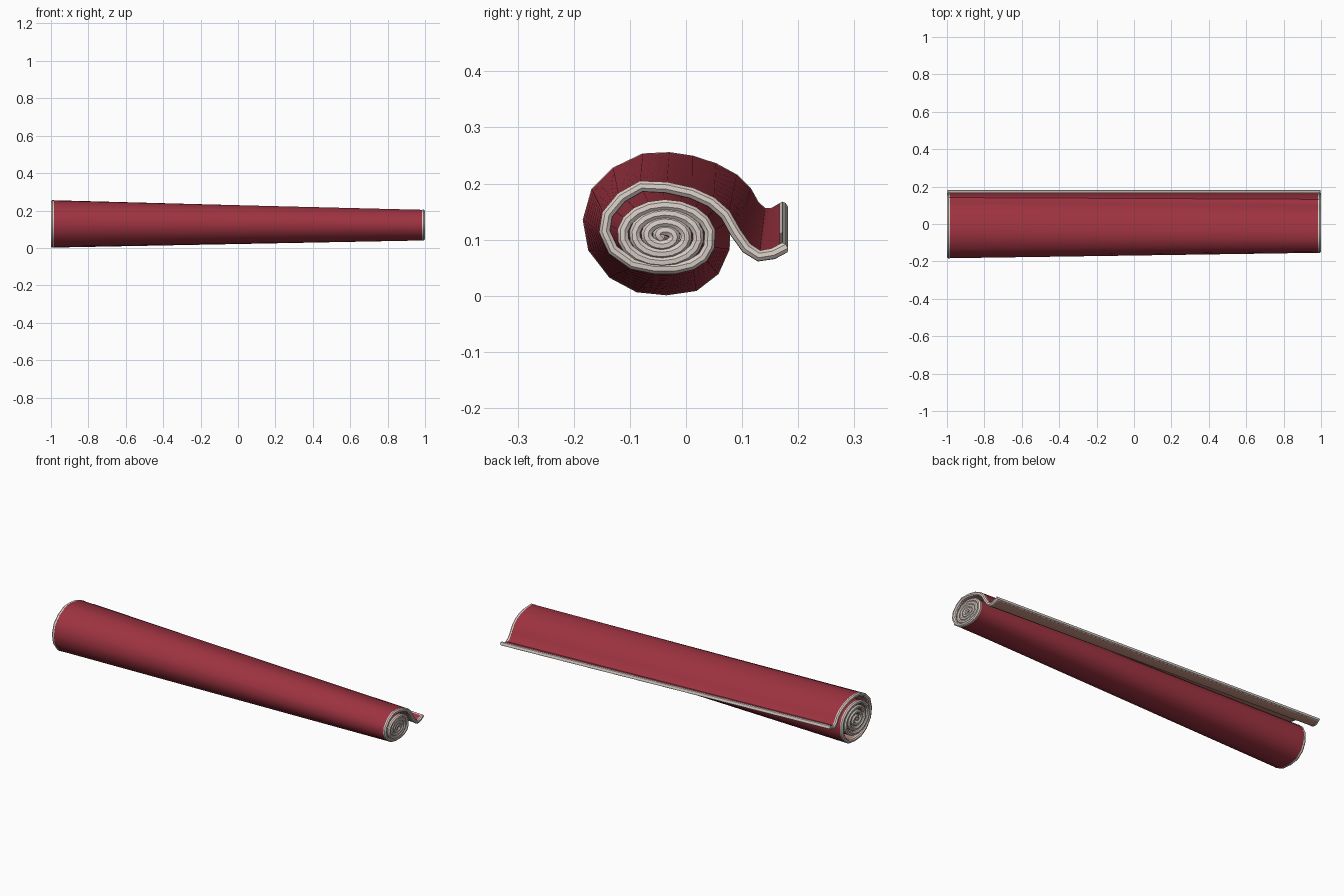
import bpy, bmesh, math
from mathutils import Vector

if "Cube" in bpy.data.objects:
    bpy.data.objects.remove(bpy.data.objects["Cube"])

HALF = 0.009      # half thickness of the carpet
TRIM = 0.0105     # radius of the bound edge


def material(name, rgb):
    m = bpy.data.materials.new(name)
    m.diffuse_color = (*rgb, 1)
    m.use_nodes = True
    m.node_tree.nodes["Principled BSDF"].inputs["Base Color"].default_value = m.diffuse_color
    return m


red = material("carpet red", (0.34, 0.033, 0.052))
backing = material("backing pink brown", (0.50, 0.25, 0.20))
cream = material("trim cream", (0.70, 0.62, 0.57))

# Outer turn of the roll (y, z), from the loose flap round to the start of the inner spiral
WIDE = [(.174, .158), (.155, .147), (.138, .147), (.122, .16), (.108, .185), (.085, .208),
        (.05, .227), (.01, .24), (-.03, .246), (-.075, .244), (-.125, .22), (-.16, .185),
        (-.174, .135), (-.165, .085), (-.13, .04), (-.085, .016), (-.035, .011), (.015, .018),
        (.05, .045), (.068, .085)]
NARROW = [(.174, .085), (.155, .075), (.13, .071), (.108, .085), (.088, .113), (.07, .145),
          (.045, .167), (.01, .183), (-.035, .193), (-.08, .195), (-.115, .175), (-.14, .145),
          (-.145, .115), (-.13, .082), (-.095, .057), (-.055, .049), (-.02, .049), (.01, .056),
          (.03, .069), (.041, .088)]


def profile(outer, centre, a, b, turns=3.6, per_turn=18):
    pts = [Vector(p) for p in outer]
    n = int(turns * per_turn)
    for i in range(n + 1):
        th = 0.15 + 2 * math.pi * i / per_turn
        s = 1 - 0.92 * i / n
        pts.append(Vector((centre[0] + a * s * math.cos(th), centre[1] + b * s * math.sin(th))))
    return pts


wide = profile(WIDE, (-.05, .118), .12, .092)
narrow = profile(NARROW, (-.04, .107), .083, .058)


def section(t):
    return [w.lerp(n, t) for w, n in zip(wide, narrow)]


def offset(pts, d):
    out = []
    for i, p in enumerate(pts):
        t = (pts[min(i + 1, len(pts) - 1)] - pts[max(i - 1, 0)]).normalized()
        out.append(p + Vector((t.y, -t.x)) * d)
    return out


# Carpet sheet: tapering loft of the spiral, red outside and backing inside
bm = bmesh.new()
COLS = 8
XE = 1 - TRIM
top, bot = [], []
for c in range(COLS + 1):
    t = c / COLS
    x = -XE + 2 * XE * t
    s = section(t)
    top.append([bm.verts.new((x, p.x, p.y)) for p in offset(s, HALF)])
    bot.append([bm.verts.new((x, p.x, p.y)) for p in offset(s, -HALF)])
N = len(wide)
for c in range(COLS):
    for i in range(N - 1):
        bm.faces.new((top[c][i], top[c][i + 1], top[c + 1][i + 1], top[c + 1][i])).material_index = 0
        bm.faces.new((bot[c][i], bot[c + 1][i], bot[c + 1][i + 1], bot[c][i + 1])).material_index = 1
    for i in (0, N - 1):
        bm.faces.new((top[c][i], top[c + 1][i], bot[c + 1][i], bot[c][i])).material_index = 1
for c in (0, COLS):
    for i in range(N - 1):
        bm.faces.new((top[c][i], bot[c][i], bot[c][i + 1], top[c][i + 1])).material_index = 1
bmesh.ops.recalc_face_normals(bm, faces=bm.faces)
me = bpy.data.meshes.new("rolled_carpet")
bm.to_mesh(me)
bm.free()
carpet = bpy.data.objects.new("rolled_carpet", me)
bpy.context.collection.objects.link(carpet)
me.materials.append(red)
me.materials.append(backing)

# Edge trim: a cord following both spiral ends and the two straight edges
path = [(-XE, p.x, p.y) for p in wide] + [(XE, p.x, p.y) for p in reversed(narrow)]
cu = bpy.data.curves.new("edge_trim", 'CURVE')
cu.dimensions = '3D'
cu.bevel_depth = TRIM
cu.bevel_resolution = 2
sp = cu.splines.new('POLY')
sp.points.add(len(path) - 1)
for pt, co in zip(sp.points, path):
    pt.co = (*co, 1)
sp.use_cyclic_u = True
cu.materials.append(cream)
trim = bpy.data.objects.new("edge_trim", cu)
bpy.context.collection.objects.link(trim)
bpy.ops.object.select_all(action='DESELECT')
trim.select_set(True)
bpy.context.view_layer.objects.active = trim
bpy.ops.object.convert(target='MESH')

# Smooth shading with crisp edges
for ob in (carpet, bpy.context.view_layer.objects.active):
    bpy.ops.object.select_all(action='DESELECT')
    ob.select_set(True)
    bpy.context.view_layer.objects.active = ob
    bpy.ops.object.shade_smooth_by_angle(angle=math.radians(35))
